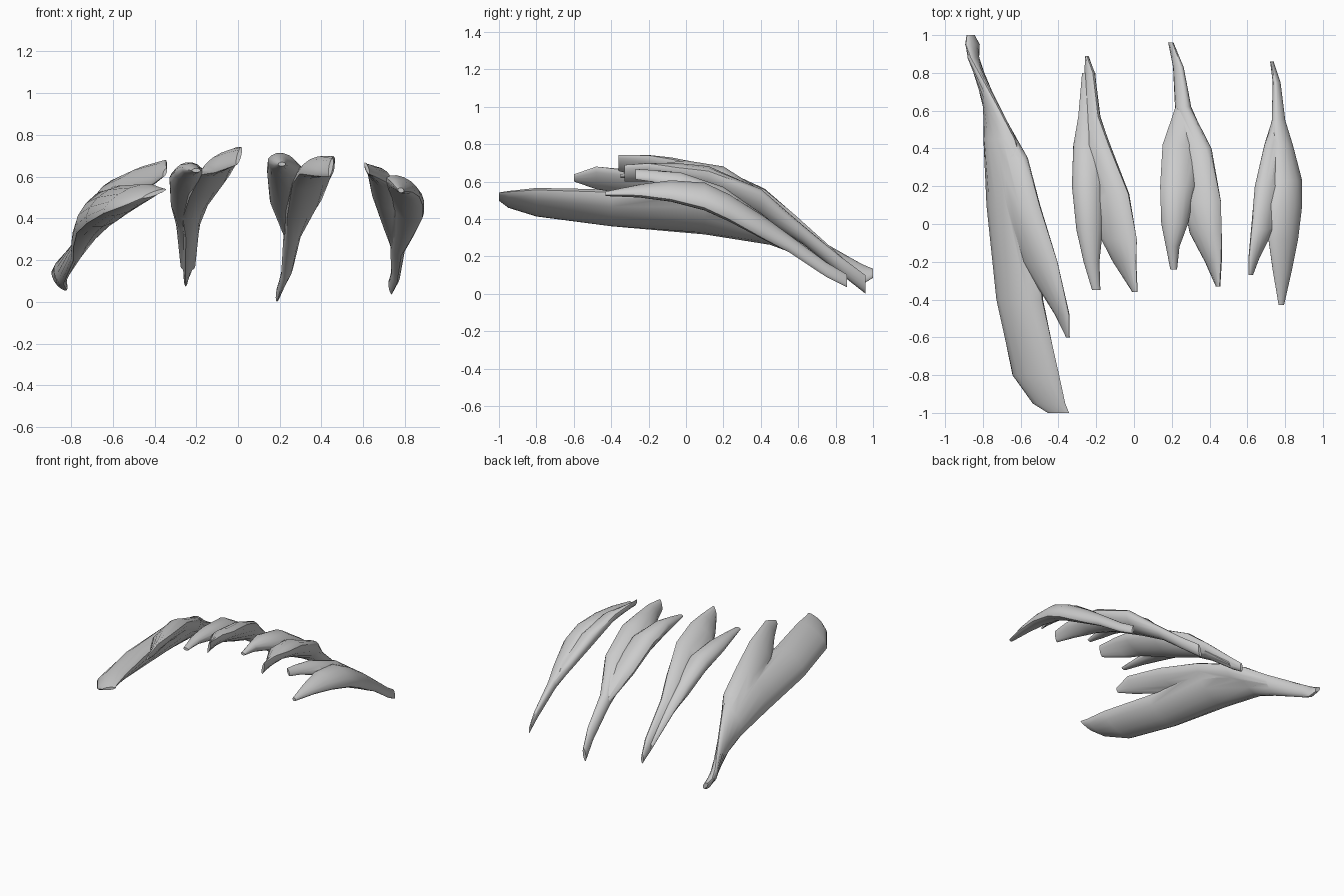
import bpy
from math import sin, cos, radians, tau

SIDES = 14


def loft(name, stations):
    """Lens-shaped rings along y. Station: y, x, z, half width, half thickness, roll."""
    verts, faces = [], []
    for y, x, z, w, t, roll in stations:
        c, s = cos(radians(roll)), sin(radians(roll))
        for k in range(SIDES):
            a = tau * k / SIDES
            u, v = w * cos(a), t * sin(a) * (0.8 + 0.2 * abs(sin(a)))
            verts.append((x + u * c - v * s, y, z + u * s + v * c))
    for i in range(len(stations) - 1):
        for k in range(SIDES):
            a, b = i * SIDES + k, i * SIDES + (k + 1) % SIDES
            faces.append((a, a + SIDES, b + SIDES, b))
    last = (len(stations) - 1) * SIDES
    faces.append(tuple(range(SIDES)))
    faces.append(tuple(last + k for k in reversed(range(SIDES))))
    me = bpy.data.meshes.new(name)
    me.from_pydata(verts, [], faces)
    import bmesh
    bm = bmesh.new()
    bm.from_mesh(me)
    bmesh.ops.recalc_face_normals(bm, faces=bm.faces)
    bm.to_mesh(me)
    bm.free()
    ob = bpy.data.objects.new(name, me)
    bpy.context.collection.objects.link(ob)
    return ob


def muscle(name, main, second):
    """Two heads fused into one belly and tendon."""
    ob, other = loft(name, main), loft(name + "_head", second)
    m = ob.modifiers.new("fuse", "BOOLEAN")
    m.operation, m.solver, m.object = "UNION", "EXACT", other
    bpy.ops.object.select_all(action="DESELECT")
    bpy.context.view_layer.objects.active = ob
    ob.select_set(True)
    bpy.ops.object.modifier_apply(modifier=m.name)
    bpy.data.objects.remove(other)
    bpy.ops.object.shade_smooth_by_angle(angle=radians(40))


# large outer muscle: long lower head, short upper head
muscle("first_muscle", [
    (-1.0, -.40, .52, .060, .010, 20),
    (-.95, -.45, .505, .095, .025, 25),
    (-.80, -.52, .49, .140, .050, 28),
    (-.40, -.605, .46, .145, .075, 35),
    (.10, -.65, .44, .165, .080, 42),
    (.45, -.71, .36, .120, .060, 50),
    (.62, -.755, .27, .080, .035, 65),
    (.88, -.85, .14, .055, .030, 105),
    (.95, -.855, .105, .060, .025, 125),
    (1.0, -.865, .11, .030, .015, 130),
], [
    (-.60, -.35, .62, .020, .008, 70),
    (-.48, -.38, .62, .070, .022, 60),
    (-.20, -.50, .58, .115, .045, 35),
    (.10, -.595, .52, .115, .060, 35),
    (.35, -.65, .42, .110, .055, 42),
    (.62, -.75, .27, .050, .028, 55),
])

# inner left muscle
muscle("second_muscle", [
    (-.36, .005, .70, .045, .010, 75),
    (-.20, -.05, .68, .085, .030, 45),
    (-.08, -.08, .665, .110, .045, 30),
    (.16, -.13, .59, .130, .060, 40),
    (.42, -.20, .48, .100, .055, 50),
    (.57, -.22, .37, .070, .035, 65),
    (.80, -.235, .18, .050, .025, 70),
    (.89, -.25, .11, .035, .010, 90),
], [
    (-.35, -.20, .63, .022, .010, 0),
    (-.20, -.225, .635, .042, .030, 0),
    (-.03, -.235, .62, .070, .050, 0),
    (.20, -.245, .58, .085, .070, -10),
    (.42, -.25, .46, .075, .060, -20),
    (.57, -.24, .36, .055, .040, 0),
    (.80, -.24, .17, .035, .022, 0),
])

# inner right muscle
muscle("third_muscle", [
    (-.33, .445, .645, .045, .010, 80),
    (-.20, .42, .65, .062, .030, 50),
    (-.05, .38, .645, .090, .050, 20),
    (.12, .36, .61, .110, .065, 25),
    (.40, .32, .48, .110, .060, 40),
    (.62, .26, .32, .055, .040, 60),
    (.83, .235, .15, .050, .025, 70),
    (.96, .195, .05, .050, .012, 80),
], [
    (-.24, .21, .66, .018, .010, 0),
    (-.12, .205, .665, .036, .035, 0),
    (0, .215, .66, .075, .052, -20),
    (.20, .235, .61, .100, .070, -15),
    (.42, .24, .48, .090, .060, -10),
    (.62, .25, .32, .030, .030, 0),
])

# outer right muscle
muscle("fourth_muscle", [
    (-.43, .78, .535, .015, .012, -20),
    (-.25, .785, .55, .055, .030, -25),
    (-.08, .79, .55, .090, .045, -30),
    (.10, .80, .52, .105, .060, -35),
    (.23, .81, .46, .095, .060, -40),
    (.42, .785, .35, .070, .050, -55),
    (.55, .765, .27, .050, .035, -70),
    (.75, .755, .13, .040, .020, -80),
    (.86, .73, .07, .035, .008, -80),
], [
    (-.27, .618, .64, .030, .008, -70),
    (-.18, .635, .63, .040, .020, -50),
    (-.03, .68, .60, .070, .040, -35),
    (.20, .705, .51, .075, .055, -40),
    (.42, .735, .37, .055, .040, -50),
    (.55, .755, .27, .030, .025, -70),
])
